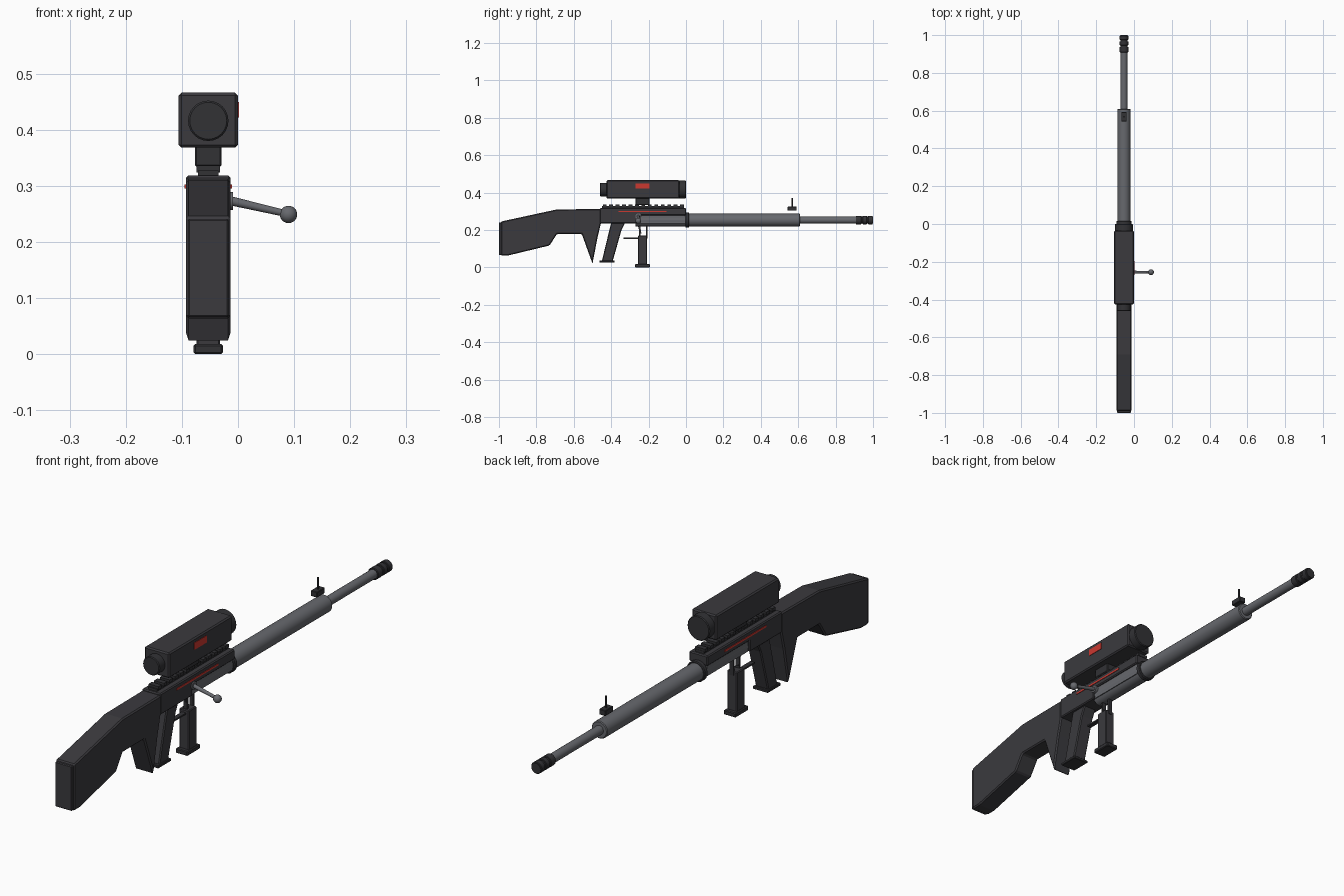
import bpy, bmesh, math
from mathutils import Vector

if "Cube" in bpy.data.objects:
    bpy.data.objects.remove(bpy.data.objects["Cube"])

CX = -0.053   # centre plane of the body
BZ = 0.253    # barrel axis height


def mat(name, rgb):
    m = bpy.data.materials.new(name)
    m.diffuse_color = (*rgb, 1)
    m.use_nodes = True
    m.node_tree.nodes["Principled BSDF"].inputs["Base Color"].default_value = m.diffuse_color
    return m


DARK = mat("dark_polymer", (0.043, 0.042, 0.048))
BLACK = mat("black_metal", (0.032, 0.032, 0.036))
GREY = mat("grey_steel", (0.135, 0.14, 0.155))
RED = mat("red_accent", (0.6, 0.04, 0.03))


def finish(name, bm, m, bevel=0, smooth=False):
    bmesh.ops.recalc_face_normals(bm, faces=bm.faces)
    me = bpy.data.meshes.new(name)
    bm.to_mesh(me)
    bm.free()
    me.materials.append(m)
    ob = bpy.data.objects.new(name, me)
    bpy.context.collection.objects.link(ob)
    if bevel:
        b = ob.modifiers.new("bevel", 'BEVEL')
        b.width, b.segments = bevel, 1
        b.limit_method, b.angle_limit = 'ANGLE', math.radians(40)
    if smooth:
        bpy.ops.object.select_all(action='DESELECT')
        ob.select_set(True)
        bpy.context.view_layer.objects.active = ob
        bpy.ops.object.shade_smooth_by_angle(angle=math.radians(35))
    return ob


def box(name, x, y, z, m, bevel=0):
    bm = bmesh.new()
    bmesh.ops.create_cube(bm, size=1)
    for v in bm.verts:
        for i, (a, b) in enumerate((x, y, z)):
            v.co[i] = a if v.co[i] < 0 else b
    return finish(name, bm, m, bevel)


def cbox(name, half, y, z, m, bevel=0):
    return box(name, (CX - half, CX + half), y, z, m, bevel)


def profile(name, pts, half, m, bevel=0):
    """Side outline in (y, z), extruded across the centre plane."""
    bm = bmesh.new()
    f = bm.faces.new([bm.verts.new((CX - half, y, z)) for y, z in pts])
    r = bmesh.ops.extrude_face_region(bm, geom=[f])
    vs = [g for g in r["geom"] if isinstance(g, bmesh.types.BMVert)]
    bmesh.ops.translate(bm, vec=(2 * half, 0, 0), verts=vs)
    return finish(name, bm, m, bevel)


def rod(name, a, b, r, m, r2=None, seg=24, bevel=0):
    a, b = Vector(a), Vector(b)
    bm = bmesh.new()
    bmesh.ops.create_cone(bm, cap_ends=True, segments=seg, radius1=r,
                          radius2=r if r2 is None else r2, depth=(b - a).length)
    rot = (b - a).to_track_quat('Z', 'Y')
    for v in bm.verts:
        v.co = rot @ v.co + (a + b) / 2
    return finish(name, bm, m, bevel, True)


def tube(name, y0, y1, z, r, m, **k):
    return rod(name, (CX, y0, z), (CX, y1, z), r, m, **k)


# Stock with cheek slope and rear fin, plus butt pad
profile("stock", [(-0.99, 0.064), (-0.99, 0.245), (-0.69, 0.31), (-0.455, 0.312),
                  (-0.455, 0.235), (-0.472, 0.165), (-0.5, 0.02), (-0.557, 0.178),
                  (-0.69, 0.178), (-0.73, 0.117), (-0.95, 0.064)], 0.04, DARK, 0.005)
cbox("butt_pad", 0.036, (-1.0, -0.985), (0.066, 0.241), DARK, 0.003)

# Receiver: deep at the rear, shallow over the grey bolt tube
profile("receiver", [(-0.46, 0.235), (-0.46, 0.318), (0.0, 0.318), (0.0, 0.278),
                     (-0.26, 0.278), (-0.26, 0.235)], 0.04, DARK, 0.004)
tube("bolt_tube", -0.27, 0.01, BZ, 0.034, GREY)
cbox("bolt_tube_housing", 0.033, (-0.26, -0.005), (0.236, 0.282), GREY)
for s, side in ((-1, "left"), (1, "right")):
    x = CX + s * 0.04
    box("red_stripe_" + side, (x - 0.002, x + 0.002), (-0.36, -0.105), (0.295, 0.302), RED)

# Top rail with teeth
cbox("rail_base", 0.018, (-0.45, -0.01), (0.315, 0.327), BLACK)
for i in range(13):
    y = -0.445 + i * 0.0345
    cbox(f"rail_tooth_{i}", 0.021, (y, y + 0.02), (0.324, 0.336), BLACK)

# Scope
cbox("scope_mount", 0.024, (-0.27, -0.195), (0.334, 0.372), BLACK, 0.003)
cbox("scope_body", 0.053, (-0.425, -0.035), (0.368, 0.466), DARK, 0.005)
tube("scope_objective", -0.04, 0.0, 0.416, 0.048, BLACK, bevel=0.003)
tube("scope_eyepiece", -0.46, -0.42, 0.416, 0.036, BLACK, bevel=0.003)
box("scope_button", (-0.004, 0.002), (-0.27, -0.195), (0.422, 0.449), RED)

# Barrel group
tube("barrel_collar", -0.003, 0.017, BZ, 0.04, BLACK, bevel=0.003)
tube("barrel_sleeve", 0.01, 0.61, BZ, 0.034, GREY, bevel=0.003)
tube("barrel", 0.6, 0.92, BZ, 0.018, GREY)
tube("muzzle_core", 0.91, 1.0, BZ, 0.019, BLACK)
for i, (a, b) in enumerate(((0.908, 0.938), (0.945, 0.967), (0.974, 0.998))):
    tube(f"muzzle_ring_{i}", a, b, BZ, 0.023, BLACK, bevel=0.002)

# Front sight, standing clear of the sleeve
cbox("front_sight_base", 0.014, (0.543, 0.592), (0.303, 0.325), BLACK, 0.002)
rod("front_sight_post", (CX, 0.568, 0.32), (CX, 0.568, 0.37), 0.004, BLACK, seg=10)

# Bolt handle
rod("bolt_handle_base", (-0.02, -0.255, 0.273), (-0.009, -0.255, 0.273), 0.016, GREY)
rod("bolt_handle", (-0.012, -0.255, 0.273), (0.088, -0.255, 0.25), 0.008, GREY, r2=0.006, seg=16)
bm = bmesh.new()
bmesh.ops.create_uvsphere(bm, u_segments=20, v_segments=12, radius=0.0155)
bmesh.ops.translate(bm, vec=(0.09, -0.255, 0.249), verts=bm.verts)
finish("bolt_knob", bm, GREY, 0, True)

# Pistol grip with foot
profile("pistol_grip", [(-0.40, 0.24), (-0.325, 0.24), (-0.345, 0.2), (-0.392, 0.033),
                        (-0.45, 0.033)], 0.028, DARK, 0.004)
cbox("grip_foot", 0.033, (-0.462, -0.382), (0.026, 0.037), BLACK, 0.002)

# Trigger, guard and magazine
cbox("trigger_guard", 0.009, (-0.335, -0.24), (0.153, 0.159), BLACK)
profile("trigger", [(-0.262, 0.24), (-0.248, 0.24), (-0.238, 0.18), (-0.246, 0.18)], 0.005, BLACK)
cbox("magazine_post_back", 0.008, (-0.25, -0.242), (0.155, 0.235), BLACK)
cbox("magazine_post_front", 0.008, (-0.213, -0.205), (0.155, 0.235), BLACK)
cbox("magazine", 0.021, (-0.257, -0.208), (0.015, 0.17), DARK, 0.003)
cbox("magazine_foot", 0.026, (-0.273, -0.193), (0.0, 0.018), BLACK, 0.003)
